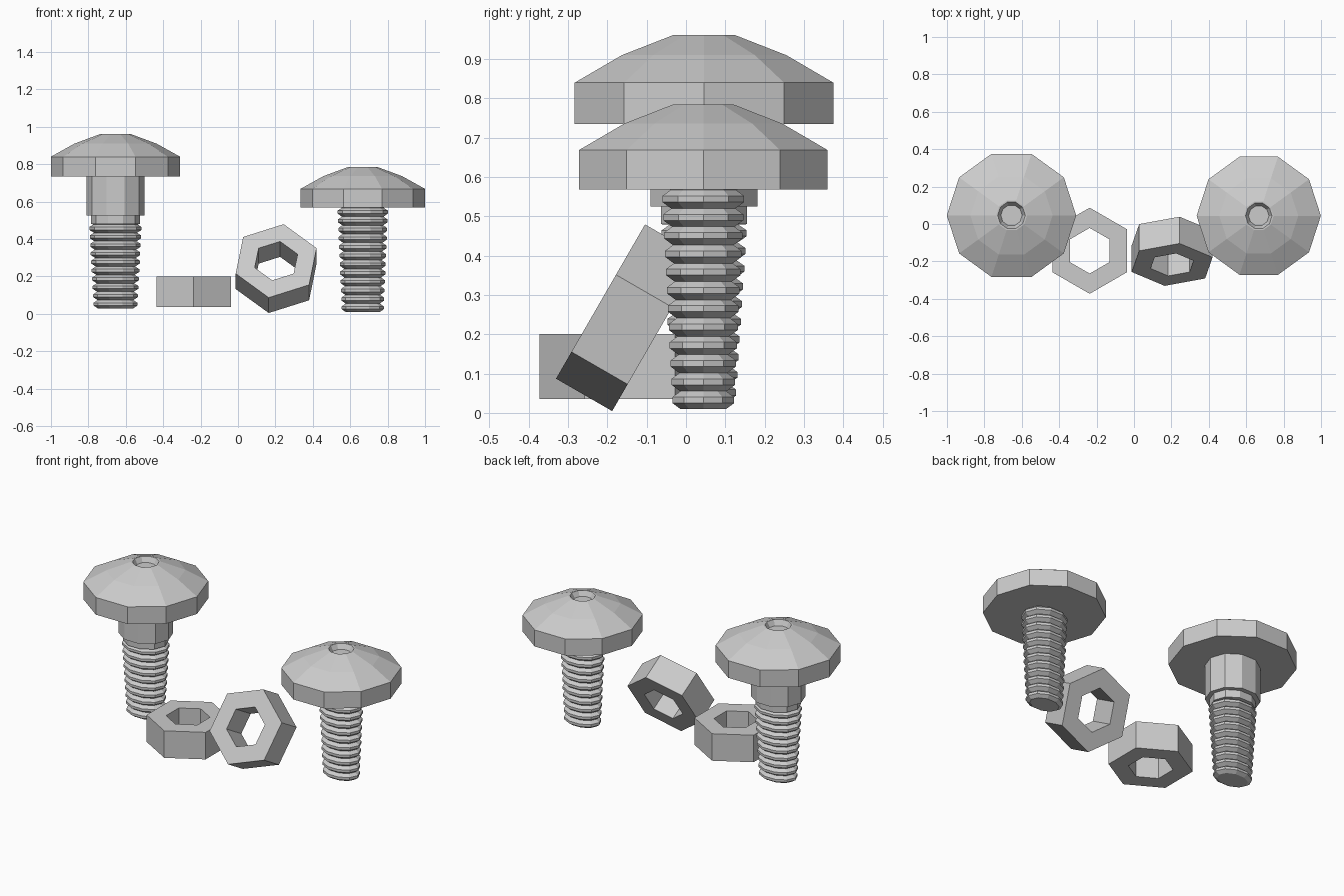
import bpy, bmesh, math
from mathutils import Matrix, Vector

if "Cube" in bpy.data.objects:
    bpy.data.objects.remove(bpy.data.objects["Cube"])


def lathe(name, profile, sides, start, place, closed=False):
    """Sweep (rx, ry, z) points round z; cap both ends or close into a ring."""
    bm = bmesh.new()
    rings = []
    for rx, ry, z in profile:
        ring = []
        for k in range(sides):
            a = start + math.tau * k / sides
            ring.append(bm.verts.new((rx * math.cos(a), ry * math.sin(a), z)))
        rings.append(ring)
    pairs = list(zip(rings, rings[1:]))
    if closed:
        pairs.append((rings[-1], rings[0]))
    else:
        bm.faces.new(rings[0])
        bm.faces.new(rings[-1])
    for lo, hi in pairs:
        for k in range(sides):
            j = (k + 1) % sides
            bm.faces.new((lo[k], lo[j], hi[j], hi[k]))
    bmesh.ops.recalc_face_normals(bm, faces=bm.faces)
    mesh = bpy.data.meshes.new(name)
    bm.to_mesh(mesh)
    bm.free()
    ob = bpy.data.objects.new(name, mesh)
    ob.matrix_world = place
    bpy.context.collection.objects.link(ob)
    return ob


def bolt(name, x, y, s, z0, z_thread, z_head, turns, neck):
    place = Matrix.Translation((x, y, 0))
    # domed head with a small drive recess
    head = [(.346, 0), (.346, .105), (.22, .175), (.083, .226),
            (.074, .226), (.057, .195)]
    lathe(name + "_head", [(r * s, r * s, z_head + h * s) for r, h in head],
          10, 0, place)

    # tapered, slightly flattened threaded shank
    shank = []
    pitch = (z_thread - z0) / turns
    for i in range(turns):
        t = i / (turns - 1)
        rx = (.117 + .023 * t) * s
        ry = (.086 + .028 * t) * s
        for f, d in ((0, .022), (.32, 0), (.65, 0), (.97, .022)):
            shank.append((rx - d * s, ry - d * s, z0 + (i + f) * pitch))
    # plain neck between thread and head
    if neck:
        shank += [(.13, .115, z_thread), (.13, .115, .525),
                  (.154, .143, .525), (.154, .143, z_head + .02)]
    else:
        shank.append((.115 * s, .095 * s, z_head + .02))
    lathe(name + "_shank", shank, 10, 0, place)


def nut(name, place):
    R, r, h = .23, .122, .0825
    lathe(name, [(R, R, -h), (R, R, h), (r, r, h), (r, r, -h)],
          6, math.pi / 2, place, closed=True)


bolt("tall_bolt", -.655, .046, 1.0, .03, .48, .735, 10, True)
bolt("short_bolt", .667, .044, .96, .01, .568, .568, 12, False)

# flat nut and leaning nut
nut("flat_nut", Matrix.Translation((-.237, -.143, .118)))
nut("leaning_nut", Matrix.Translation((.204, -.146, .242))
    @ Matrix.Rotation(math.radians(60), 4, 'X')
    @ Matrix.Rotation(math.radians(-10), 4, 'Z'))
